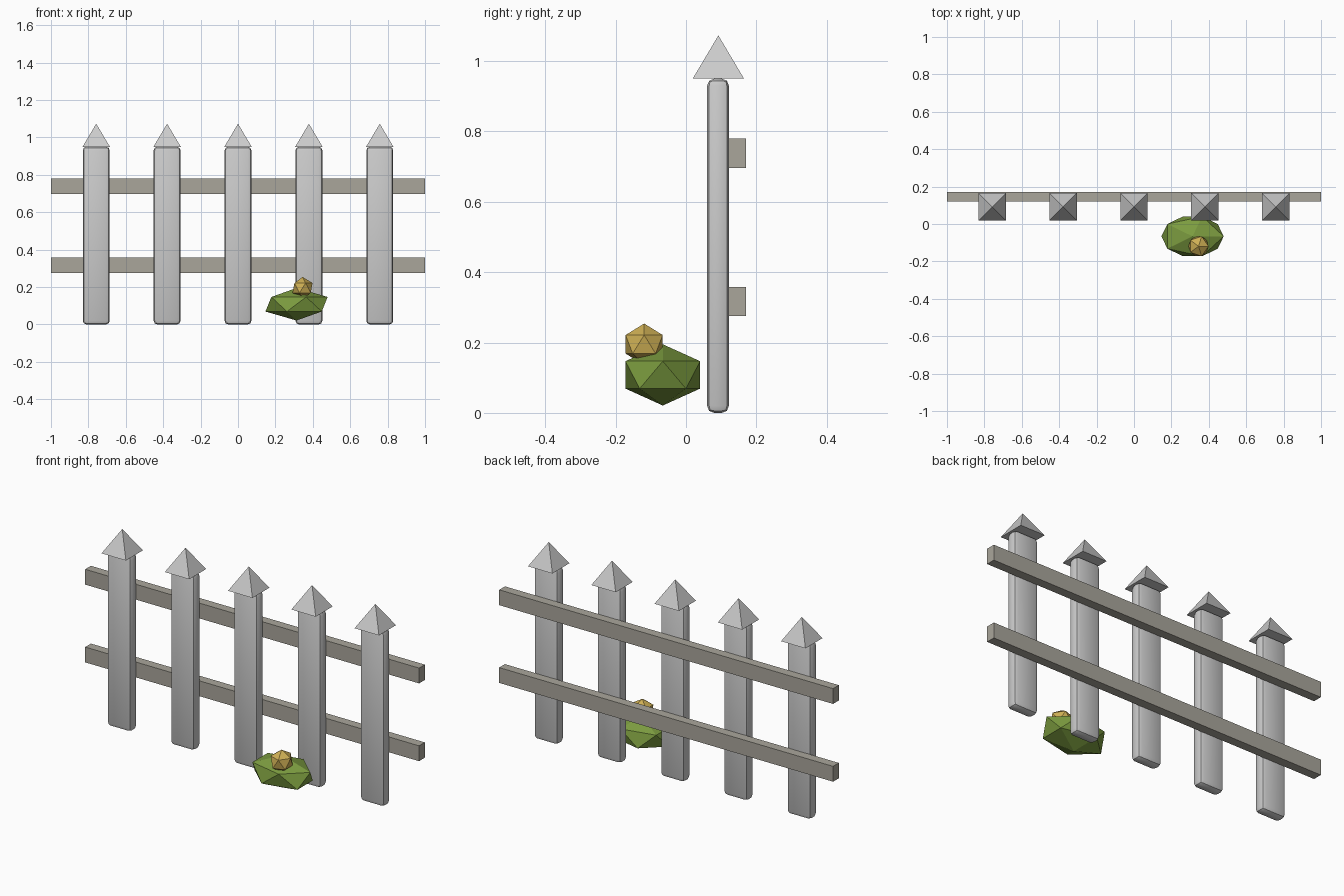
import bpy
from math import pi

if "Cube" in bpy.data.objects:
    bpy.data.objects.remove(bpy.data.objects["Cube"])


def material(name, color):
    m = bpy.data.materials.new(name)
    m.diffuse_color = (*color, 1)
    m.use_nodes = True
    m.node_tree.nodes["Principled BSDF"].inputs["Base Color"].default_value = m.diffuse_color
    return m


wood = material("rail_wood", (0.40, 0.38, 0.33))
leaf = material("leaf_green", (0.20, 0.33, 0.05))
gold = material("flower_yellow", (0.62, 0.43, 0.09))


def box(name, loc, size):
    bpy.ops.mesh.primitive_cube_add(size=1, location=loc)
    ob = bpy.context.object
    ob.name = name
    ob.scale = size
    bpy.ops.object.transform_apply(location=False, rotation=False, scale=True)
    return ob


def ico(name, loc, radii, mat):
    bpy.ops.mesh.primitive_ico_sphere_add(subdivisions=1, radius=1, location=loc)
    ob = bpy.context.object
    ob.name = name
    ob.scale = radii
    bpy.ops.object.transform_apply(location=False, rotation=False, scale=True)
    ob.data.materials.append(mat)


# Pickets with pyramid caps
for i in range(5):
    x = (i - 2) * 0.379
    post = box(f"picket_{i + 1}", (x, 0.091, 0.475), (0.144, 0.062, 0.95))
    bevel = post.modifiers.new("rounded_edges", 'BEVEL')
    bevel.width = 0.02
    bevel.segments = 2
    bpy.ops.object.modifier_apply(modifier=bevel.name)
    bpy.ops.object.shade_smooth_by_angle(angle=pi / 6)

    bpy.ops.mesh.primitive_cone_add(vertices=4, radius1=0.1033, radius2=0, depth=0.123,
                                    location=(x, 0.092, 1.0115), rotation=(0, 0, pi / 4))
    bpy.context.object.name = f"picket_cap_{i + 1}"

# Rails behind the pickets
for name, z in (("lower_rail", 0.317), ("upper_rail", 0.738)):
    rail = box(name, (0, 0.1455, z), (2.0, 0.049, 0.083))
    rail.data.materials.append(wood)

# Low-poly bush and flower
ico("bush", (0.313, -0.066, 0.108), (0.186, 0.125, 0.087), leaf)
ico("flower", (0.345, -0.119, 0.195), (0.06, 0.062, 0.059), gold)
